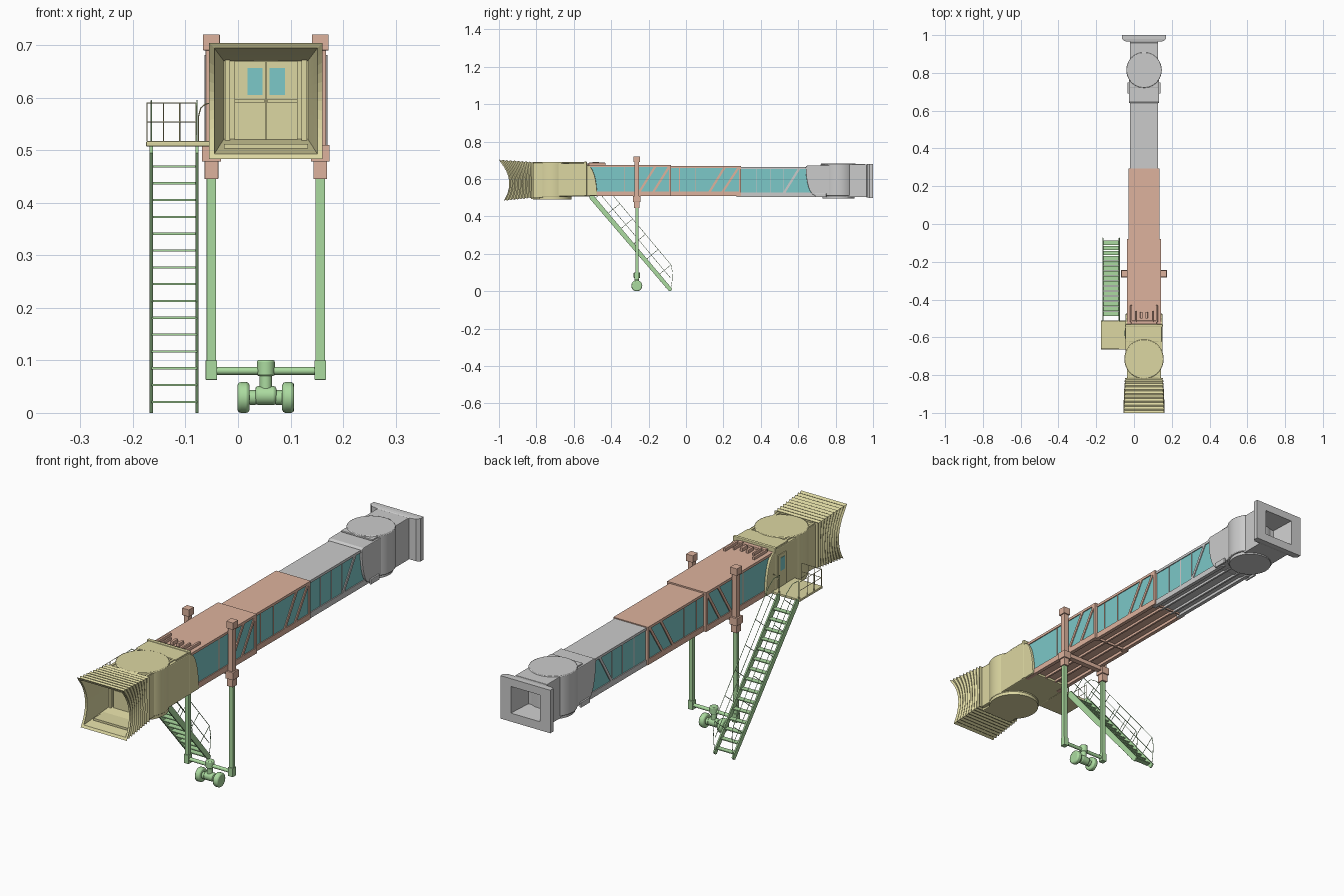
import bpy, bmesh, math
from mathutils import Vector

if "Cube" in bpy.data.objects:
    bpy.data.objects.remove(bpy.data.objects["Cube"])

CX = 0.053  # centre line of the bridge


def mat(name, c):
    m = bpy.data.materials.new(name)
    m.diffuse_color = (*c, 1)
    m.use_nodes = True
    m.node_tree.nodes["Principled BSDF"].inputs["Base Color"].default_value = m.diffuse_color
    return m


SALMON = mat("salmon", (0.73, 0.45, 0.34))
YELLOW = mat("yellow", (0.72, 0.68, 0.36))
GREEN = mat("green", (0.41, 0.71, 0.35))
GLASS = mat("glass", (0.2, 0.58, 0.58))
GREY = None


def finish(name, bm, m, bevel=0, smooth=False):
    bmesh.ops.recalc_face_normals(bm, faces=bm.faces)
    me = bpy.data.meshes.new(name)
    bm.to_mesh(me)
    bm.free()
    ob = bpy.data.objects.new(name, me)
    bpy.context.collection.objects.link(ob)
    if m:
        me.materials.append(m)
    if bevel:
        b = ob.modifiers.new("bevel", 'BEVEL')
        b.width, b.segments = bevel, 2
    if smooth:
        bpy.context.view_layer.objects.active = ob
        ob.select_set(True)
        bpy.ops.object.shade_smooth_by_angle()
        ob.select_set(False)
    return ob


def boxes(name, m, items, bevel=0):
    bm = bmesh.new()
    for x0, x1, y0, y1, z0, z1 in items:
        for v in bmesh.ops.create_cube(bm, size=1)["verts"]:
            v.co = ((x0 + x1) / 2 + v.co.x * (x1 - x0), (y0 + y1) / 2 + v.co.y * (y1 - y0),
                    (z0 + z1) / 2 + v.co.z * (z1 - z0))
    return finish(name, bm, m, bevel)


def prism(name, m, profiles, spans, bevel=0):
    # (y, z) outlines extruded over each x span
    bm = bmesh.new()
    for pts in profiles:
        for x0, x1 in spans:
            a = [bm.verts.new((x0, y, z)) for y, z in pts]
            f = bm.faces.new(a)
            r = bmesh.ops.extrude_face_region(bm, geom=[f])["geom"]
            for v in r:
                if isinstance(v, bmesh.types.BMVert):
                    v.co.x = x1
            if f.is_valid is False:
                bm.faces.new(a)
    bmesh.ops.holes_fill(bm, edges=bm.edges[:])
    return finish(name, bm, m, bevel)


def cyl(name, m, p0, p1, r, segs=32, bevel=0):
    p0, p1 = Vector(p0), Vector(p1)
    bm = bmesh.new()
    bmesh.ops.create_cone(bm, cap_ends=True, segments=segs, radius1=r, radius2=r, depth=(p1 - p0).length)
    q = (p1 - p0).to_track_quat('Z', 'Y')
    for v in bm.verts:
        v.co = q @ v.co + (p0 + p1) / 2
    return finish(name, bm, m, bevel, True)


def tubes(name, m, paths, r):
    cu = bpy.data.curves.new(name, 'CURVE')
    cu.dimensions, cu.bevel_depth, cu.bevel_resolution, cu.use_fill_caps = '3D', r, 1, True
    for p in paths:
        s = cu.splines.new('POLY')
        s.points.add(len(p) - 1)
        for a, c in zip(s.points, p):
            a.co = (*c, 1)
    cu.materials.append(m)
    bpy.context.collection.objects.link(bpy.data.objects.new(name, cu))


def loft(name, m, loops, closed=False):
    bm = bmesh.new()
    rings = [[bm.verts.new(p) for p in lp] for lp in loops]
    n = len(rings[0])
    for a, b in zip(rings, rings[1:] + (rings[:1] if closed else [])):
        for i in range(n):
            bm.faces.new((a[i], a[(i + 1) % n], b[(i + 1) % n], b[i]))
    if not closed:
        bm.faces.new(rings[0])
        bm.faces.new(rings[-1])
    return finish(name, bm, m)


def rect(y, h, z0, z1):
    return [(CX - h, y, z0), (CX + h, y, z0), (CX + h, y, z1), (CX - h, y, z1)]


# Telescoping tunnels: roof, floor beams, posts, braces and side glass
tunnels = [("front", SALMON, -0.53, -0.08, 0.091, 0.508, 0.675, [-0.33], [(-0.25, -0.165), (-0.175, -0.09)]),
           ("middle", SALMON, -0.10, 0.295, 0.081, 0.508, 0.669, [-0.035, 0.05], [(0.125, 0.205), (0.195, 0.28)]),
           ("rear", GREY, 0.27, 0.72, 0.074, 0.505, 0.665, [0.375, 0.45, 0.52], [(0.525, 0.605)])]
for name, m, y0, y1, h, z0, z1, mull, braces in tunnels:
    L, R = CX - h, CX + h
    frame = [(L, R, y0, y1, z1 - 0.011, z1), (L + 0.005, R - 0.005, y0, y1, z0 + 0.012, z0 + 0.02)]
    glass, bars = [], []
    for s in (-1, 1):
        def span(a, b, s=s):
            return tuple(sorted((CX + s * a, CX + s * b)))
        frame += [(*span(h - 0.016, h), y0, y1, z0, z0 + 0.024),
                  (*span(h - 0.012, h), y1 - 0.012, y1, z0, z1),
                  (*span(h - 0.012, h), y0, y0 + 0.012, z0, z1),
                  (*span(0.022, 0.03), y0, y1, z0 + 0.002, z0 + 0.014)]
        glass.append((*span(h - 0.007, h - 0.004), y0 + 0.01, y1 - 0.01, z0 + 0.02, z1 - 0.006))
        bars += [(*span(h - 0.006, h - 0.002), y - 0.002, y + 0.002, z0 + 0.02, z1 - 0.006) for y in mull]
    boxes(name + "_tunnel_frame", m, frame)
    boxes(name + "_tunnel_glass", GLASS, glass)
    boxes(name + "_tunnel_mullions", m, bars)
    prism(name + "_tunnel_braces", m,
          [[(a - 0.007, z0 + 0.022), (a + 0.007, z0 + 0.022), (b + 0.007, z1 - 0.009), (b - 0.007, z1 - 0.009)]
           for a, b in braces], [(L, L + 0.006), (R - 0.006, R)])
boxes("tunnel_end_walls", SALMON, [(CX - 0.085, CX + 0.085, -0.092, -0.086, 0.51, 0.67),
                                   (CX - 0.076, CX + 0.076, 0.283, 0.289, 0.51, 0.665)])

# Roof fittings near the cab
boxes("roof_fittings", SALMON,
      [(CX + x - w, CX + x + w, a, b, 0.674, z) for x, w, a, b, z in
       ((-0.068, 0.005, -0.52, -0.43, 0.687), (0.068, 0.005, -0.52, -0.43, 0.687), (-0.014, 0.006, -0.5, -0.465, 0.69),
        (0.014, 0.006, -0.5, -0.465, 0.69), (0, 0.068, -0.53, -0.512, 0.684),
        (-0.045, 0.004, -0.52, -0.46, 0.687), (0.045, 0.004, -0.52, -0.46, 0.687))], 0.002)

# Cab: curved rear side panels, rotunda, front vestibule
sweep = [(-0.53 + 0.055 * math.sin(t), 0.51 + 0.165 * math.cos(t)) for t in [i * math.pi / 16 for i in range(9)]]
prism("cab_body", YELLOW, [[(-0.72, 0.506), (-0.72, 0.684), (-0.54, 0.684)] + sweep],
      [(CX - 0.098, CX + 0.098)], 0.004)
boxes("cab_roof_frame", YELLOW, [(CX - 0.094, CX + 0.094, -0.625, -0.535, 0.682, 0.69),
                                 (CX - 0.1, CX + 0.1, -0.545, -0.53, 0.51, 0.693),
                                 (CX - 0.088, CX - 0.076, -0.82, -0.62, 0.684, 0.69),
                                 (CX + 0.076, CX + 0.088, -0.82, -0.62, 0.684, 0.69)], 0.003)
cyl("cab_rotunda", YELLOW, (CX, -0.715, 0.503), (CX, -0.715, 0.692), 0.104, 64, 0.003)
cyl("cab_rotunda_base", YELLOW, (CX, -0.715, 0.49), (CX, -0.715, 0.505), 0.102, 64)
boxes("cab_vestibule", YELLOW, [(CX - 0.09, CX + 0.09, -0.815, -0.7, 0.5, 0.686),
                                (CX - 0.075, CX + 0.075, -0.83, -0.69, 0.492, 0.51)], 0.003)

# Docking bellows with pleats and a curved mouth
def bellows_loop(t, grow):
    w = 0.105 - 0.006 * t + grow
    zb, zt = 0.486 + 0.016 * t - grow, 0.701 - 0.012 * t + grow
    n = 12
    zs = [zb + (zt - zb) * i / n for i in range(n + 1)]

    def y(z):
        k = min(1, ((z - 0.575) / 0.125) ** 2)
        return (-0.945 - 0.055 * k) * (1 - t) - 0.815 * t
    return [(CX + w, y(z), z) for z in zs] + [(CX - w, y(z), z) for z in reversed(zs)]


N = 18
outer = [bellows_loop(i / N, -0.005 * (i % 2) + 0.003) for i in range(N + 1)]
inner = [bellows_loop(i / 6, -0.007 - 0.012 * i / 6) for i in range(6, -1, -1)]
loft("docking_bellows", YELLOW, outer + inner, True)

# Cab doors inside the bellows
boxes("cab_doors", YELLOW, [(CX - 0.06, CX - 0.001, -0.822, -0.813, 0.52, 0.67),
                            (CX + 0.001, CX + 0.06, -0.822, -0.813, 0.52, 0.67),
                            (CX - 0.06, CX - 0.002, -0.825, -0.82, 0.591, 0.596),
                            (CX + 0.002, CX + 0.06, -0.825, -0.82, 0.591, 0.596),
                            (CX - 0.078, CX - 0.068, -0.828, -0.812, 0.51, 0.685),
                            (CX + 0.068, CX + 0.078, -0.828, -0.812, 0.51, 0.685),
                            (CX - 0.078, CX + 0.078, -0.828, -0.812, 0.675, 0.685),
                            (CX - 0.08, CX + 0.08, -0.93, -0.812, 0.503, 0.512)])
boxes("door_windows", GLASS, [(CX - 0.035, CX - 0.006, -0.8235, -0.82, 0.605, 0.656),
                              (CX + 0.007, CX + 0.036, -0.8235, -0.82, 0.605, 0.656)])
boxes("service_door", YELLOW, [(CX - 0.101, CX - 0.09, -0.605, -0.55, 0.517, 0.655)], 0.002)
boxes("service_door_window", GLASS, [(CX - 0.1025, CX - 0.099, -0.592, -0.563, 0.585, 0.64)])

# Terminal end: curved side panels, rotunda, corridor and wall frame
curve = [(0.64 + 0.05 * (1 - math.cos(t)), 0.667 - 0.155 * math.sin(t)) for t in [i * math.pi / 16 for i in range(9)]]
prism("terminal_body", GREY, [curve + [(0.83, 0.512), (0.83, 0.672), (0.65, 0.672)]],
      [(CX - 0.08, CX + 0.08)], 0.003)
cyl("terminal_rotunda", GREY, (CX, 0.815, 0.51), (CX, 0.815, 0.682), 0.094, 64, 0.003)
cyl("terminal_rotunda_base", GREY, (CX, 0.815, 0.497), (CX, 0.815, 0.512), 0.086, 64)
boxes("terminal_brackets", GREY, [(CX + s * 0.083 - 0.004, CX + s * 0.083 + 0.004, 0.69, 0.75, 0.503, 0.525)
                                  for s in (-1, 1)], 0.002)
boxes("terminal_roof_trim", GREY, [(CX - 0.074, CX + 0.074, 0.72, 0.96, 0.672, 0.679)], 0.002)
loft("terminal_frame", GREY, [rect(0.82, 0.074, 0.503, 0.677), rect(0.965, 0.074, 0.503, 0.677),
                              rect(0.968, 0.104, 0.501, 0.679), rect(0.98, 0.117, 0.499, 0.681),
                              rect(1.0, 0.117, 0.499, 0.681), rect(1.0, 0.068, 0.535, 0.648),
                              rect(0.9, 0.055, 0.54, 0.64)])

# Lift columns, telescoping legs and feet
YC = -0.263
for side, s in (("left", -1), ("right", 1)):
    x = CX + s * 0.1035
    boxes(side + "_lift_column", SALMON, [(x - 0.011, x + 0.011, YC - 0.012, YC + 0.012, 0.45, 0.7),
                                          (x - 0.016, x + 0.016, YC - 0.017, YC + 0.017, 0.69, 0.72),
                                          (x - 0.013, x + 0.013, YC - 0.015, YC + 0.015, 0.445, 0.48),
                                          (x - 0.018, x + 0.018, YC - 0.02, YC + 0.02, 0.478, 0.51)], 0.001)
    boxes(side + "_leg", GREEN, [(x - 0.009, x + 0.009, YC - 0.008, YC + 0.008, 0.07, 0.46),
                                 (x - 0.011, x + 0.011, YC - 0.012, YC + 0.012, 0.063, 0.1)], 0.001)
    # Wheels with hubs
    a, b = CX + s * 0.031, CX + s * 0.054
    cyl(side + "_wheel", GREEN, (a, YC, 0.0293), (b, YC, 0.0293), 0.0293, 32, 0.006)
    cyl(side + "_hub", GREEN, (CX + s * 0.018, YC, 0.0293), (CX + s * 0.032, YC, 0.0293), 0.014, 24, 0.002)
boxes("lift_saddle", SALMON, [(CX - 0.105, CX + 0.105, YC - 0.012, YC + 0.012, 0.492, 0.51)])

# Bogie
cyl("cross_beam", GREEN, (CX - 0.1, YC, 0.08), (CX + 0.1, YC, 0.08), 0.0075, 20)
cyl("bogie_pivot", GREEN, (CX, YC, 0.07), (CX, YC, 0.101), 0.017, 24, 0.004)
cyl("bogie_neck", GREEN, (CX, YC, 0.04), (CX, YC, 0.075), 0.012, 24)
cyl("bogie_gearbox", GREEN, (CX - 0.02, YC, 0.033), (CX + 0.02, YC, 0.033), 0.018, 24, 0.005)

# Landing and its railing
boxes("landing", YELLOW, [(-0.175, -0.04, -0.665, -0.512, 0.507, 0.517)], 0.002)
zl, zr = 0.517, 0.59
corner = [(-0.173, -0.515), (-0.173, -0.66), (-0.08, -0.66)]
rails = [[(x, y, z) for x, y in corner] for z in (zr, 0.554)]
rails += [[(x, y, zl), (x, y, zr)] for x, y in corner + [(-0.173, -0.565), (-0.173, -0.61), (-0.142, -0.66), (-0.111, -0.66)]]
rails.append([(-0.075, -0.515, zl), (-0.075, -0.515, 0.565), (-0.071, -0.515, 0.58), (-0.062, -0.515, 0.588), (-0.048, -0.515, 0.59)])
tubes("landing_railing", YELLOW, rails, 0.0012)

# Service stairs: stringers, treads and handrails
top, foot = Vector((-0.512, 0.51)), Vector((-0.085, 0.0))
XL, XR = -0.165, -0.078
prism("stair_stringers", GREEN, [[(-0.515, 0.517), (-0.498, 0.517), (-0.073, 0.012), (-0.083, 0.0), (-0.09, 0.0), (-0.515, 0.495)]],
      [(XL - 0.003, XL + 0.003), (XR - 0.003, XR + 0.003)])
treads = []
for i in range(15):
    p = foot.lerp(top, (0.021 + 0.032 * i) / 0.51)
    treads.append((XL, XR, p.x - 0.009, p.x + 0.014, p.y - 0.002, p.y + 0.002))
boxes("stair_treads", GREEN, treads)
perp = Vector((0.073, 0.06))
lines = []
for x in (XL, XR):
    def at(t, k=1.0):
        p = top.lerp(foot, t) + perp * k
        return (x, p.x, p.y)
    lines.append([(x, -0.515, 0.517), (x, -0.515, 0.593), (x, -0.475, 0.594), at(0.0), at(0.84), (x, -0.072, 0.1),
                  (x, -0.075, 0.05), (x, -0.083, 0.01)])
    lines.append([at(0.0, 0.5), at(0.92, 0.5)])
    lines += [[at(t, 0), at(t)] for t in (0.04, 0.2, 0.36, 0.52, 0.68, 0.84)]
tubes("stair_handrails", GREEN, lines, 0.0013)
